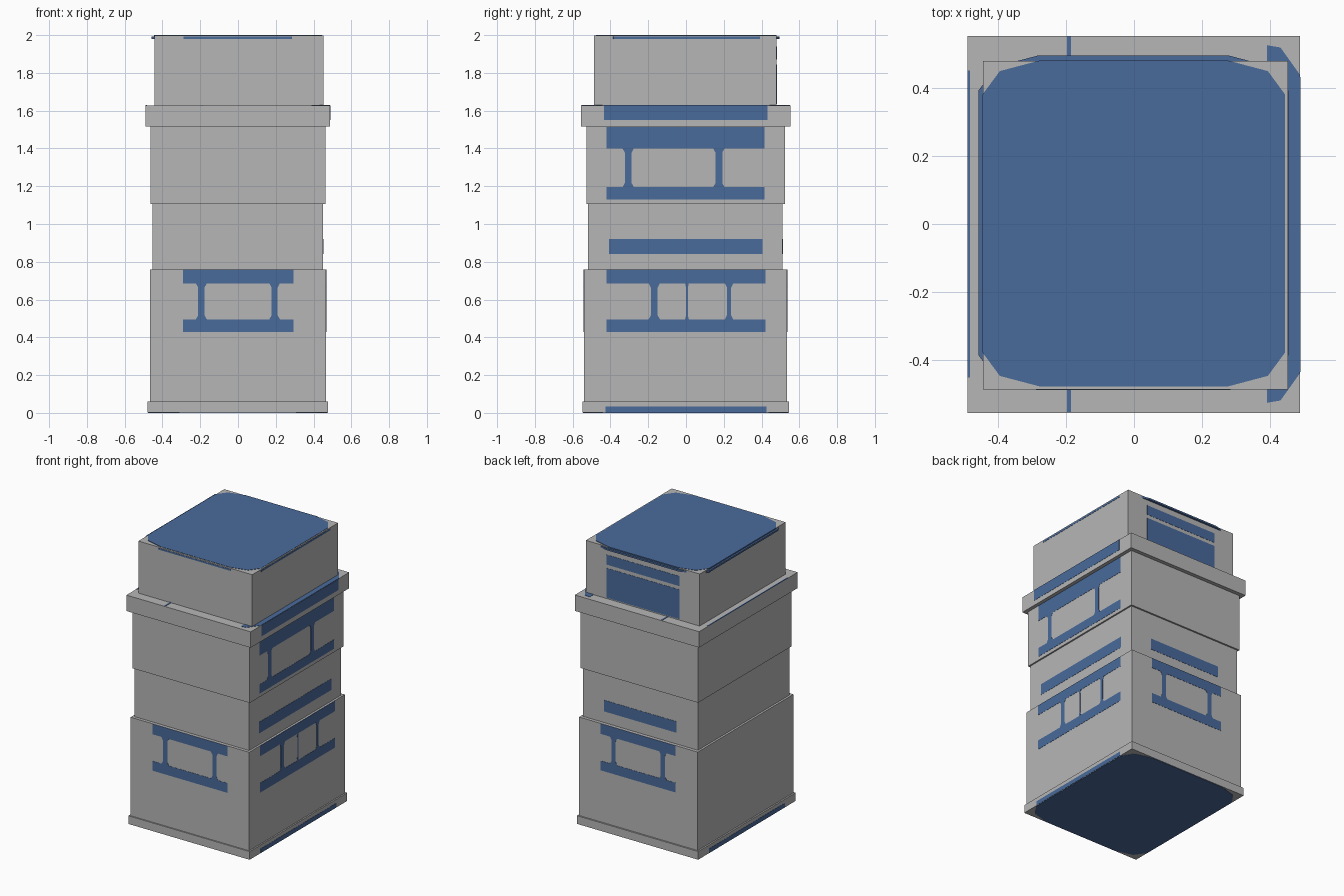
import bpy, bmesh

if "Cube" in bpy.data.objects:
    bpy.data.objects.remove(bpy.data.objects["Cube"])


def material(name, rgb):
    m = bpy.data.materials.new(name)
    m.diffuse_color = (*rgb, 1)
    m.use_nodes = True
    m.node_tree.nodes["Principled BSDF"].inputs["Base Color"].default_value = m.diffuse_color
    return m


GREY = material("casing grey", (0.47, 0.47, 0.47))
BLUE = material("core blue", (0.068, 0.145, 0.33))


def loft(name, rings, mat):
    """Closed solid through rings of equal point count."""
    bm = bmesh.new()
    loops = [[bm.verts.new(p) for p in ring] for ring in rings]
    for a, b in zip(loops, loops[1:]):
        for i in range(len(a)):
            j = (i + 1) % len(a)
            bm.faces.new((a[i], a[j], b[j], b[i]))
    bm.faces.new(loops[0][::-1])
    bm.faces.new(loops[-1])
    bmesh.ops.recalc_face_normals(bm, faces=bm.faces)
    me = bpy.data.meshes.new(name)
    bm.to_mesh(me)
    bm.free()
    me.materials.append(mat)
    ob = bpy.data.objects.new(name, me)
    bpy.context.collection.objects.link(ob)
    return ob


def rect(x0, x1, y0, y1):
    return [(x0, y0), (x1, y0), (x1, y1), (x0, y1)]


def rounded(x0, x1, y0, y1):
    """Twelve-sided plan with clipped corners."""
    cx, cy, hx, hy = (x0 + x1) / 2, (y0 + y1) / 2, (x1 - x0) / 2, (y1 - y0) / 2
    q = [(1, 0.79), (0.885, 0.935), (0.62, 1)]
    pts = q + [(-x, y) for x, y in q[::-1]]
    pts += [(-x, -y) for x, y in q] + [(x, -y) for x, y in q[::-1]]
    return [(cx + x * hx, cy + y * hy) for x, y in pts]


def at(pts, z):
    return [(x, y, z) for x, y in pts]


# Stacked casing tiers: x0, x1, y0, y1, z0, z1
TIERS = {
    "plinth": (-0.478, 0.476, -0.549, 0.546, 0.002, 0.06),
    "lower": (-0.467, 0.466, -0.54, 0.535, 0.06, 0.76),
    "middle": (-0.452, 0.451, -0.518, 0.512, 0.76, 1.105),
    "upper": (-0.462, 0.462, -0.528, 0.524, 1.105, 1.515),
    "band": (-0.489, 0.488, -0.555, 0.552, 1.515, 1.628),
    "crown": (-0.443, 0.452, -0.486, 0.479, 1.628, 1.998),
}
for tier, (x0, x1, y0, y1, z0, z1) in TIERS.items():
    r = rect(x0, x1, y0, y1)
    loft(tier + "_casing", [at(r, z0), at(r, z1)], GREY)


def plate(name, tier, side, pts):
    """Thin blue plate lying on one side of a tier; pts are (along, z)."""
    x0, x1, y0, y1 = TIERS[tier][:4]
    axis, pos, out = {"front": (1, y0, -1), "back": (1, y1, 1),
                      "left": (0, x0, -1), "right": (0, x1, 1)}[side]
    rings = []
    for d in (pos - 0.002 * out, pos + 0.0015 * out):
        rings.append([(u, d, v) if axis == 1 else (d, u, v) for u, v in pts])
    loft(f"{tier}_{side}_{name}", rings, BLUE)


def window_frame(tier, side, u0, u1, low, high, mullions):
    """Sill and head bars joined by mullions with flared ends."""
    plate("sill", tier, side, rect(u0, u1, *low))
    plate("head", tier, side, rect(u0, u1, *high))
    a, b, f = low[1], high[0], 0.022
    for u, w in mullions:
        e = w + min(w, 0.012)
        plate("mullion", tier, side, [
            (u - e, a), (u + e, a), (u + w, a + f), (u + w, b - f),
            (u + e, b), (u - e, b), (u - w, b - f), (u - w, a + f)])


# Lower tier window frames
LOW, HIGH = (0.427, 0.495), (0.686, 0.759)
for side in ("front", "back"):
    window_frame("lower", side, -0.292, 0.295, LOW, HIGH,
                 [(-0.194, 0.017), (0.194, 0.016)])
window_frame("lower", "right", -0.42, 0.42, LOW, HIGH,
             [(-0.168, 0.018), (0.005, 0.005), (0.228, 0.011)])

# Upper tier window frame
window_frame("upper", "right", -0.42, 0.415, (1.13, 1.195), (1.4, 1.514),
             [(-0.306, 0.018), (0.174, 0.018)])

# Plain stripes
for side in ("left", "right"):
    plate("stripe", "plinth", side, rect(-0.425, 0.425, 0.003, 0.034))
plate("stripe", "middle", "right", rect(-0.408, 0.405, 0.84, 0.92))
plate("stripe", "middle", "back", rect(-0.285, 0.285, 0.84, 0.92))
plate("stripe", "band", "right", rect(-0.435, 0.432, 1.55, 1.627))
plate("stripe", "crown", "back", rect(-0.285, 0.29, 1.87, 1.94))
plate("panel", "crown", "back", rect(-0.285, 0.29, 1.635, 1.845))

# Blue patches on the ledge of the band
ledge = {
    "ledge_right": [(0.39, -0.525), (0.43, -0.518), (0.488, -0.437),
                    (0.488, 0.437), (0.43, 0.518), (0.39, 0.525)],
    "ledge_left": rect(-0.489, -0.481, -0.45, 0.45),
    "ledge_strip": rect(-0.196, -0.185, -0.552, 0.55),
}
for name, pts in ledge.items():
    loft(name, [at(pts, 1.626), at(pts, 1.63)], BLUE)

# Roof slab, its overhanging lip and the underside slab
roof = rounded(-0.445, 0.444, -0.477, 0.48)
loft("roof_slab", [at(roof, 1.99), at(roof, 2.0)], BLUE)
lip = rounded(-0.457, 0.4535, -0.4875, 0.494)
loft("roof_lip", [at(lip, 1.98), at(lip, 1.992)], BLUE)
base = rounded(-0.476, 0.474, -0.545, 0.542)
loft("underside_slab", [at(base, 0.0), at(base, 0.004)], BLUE)
